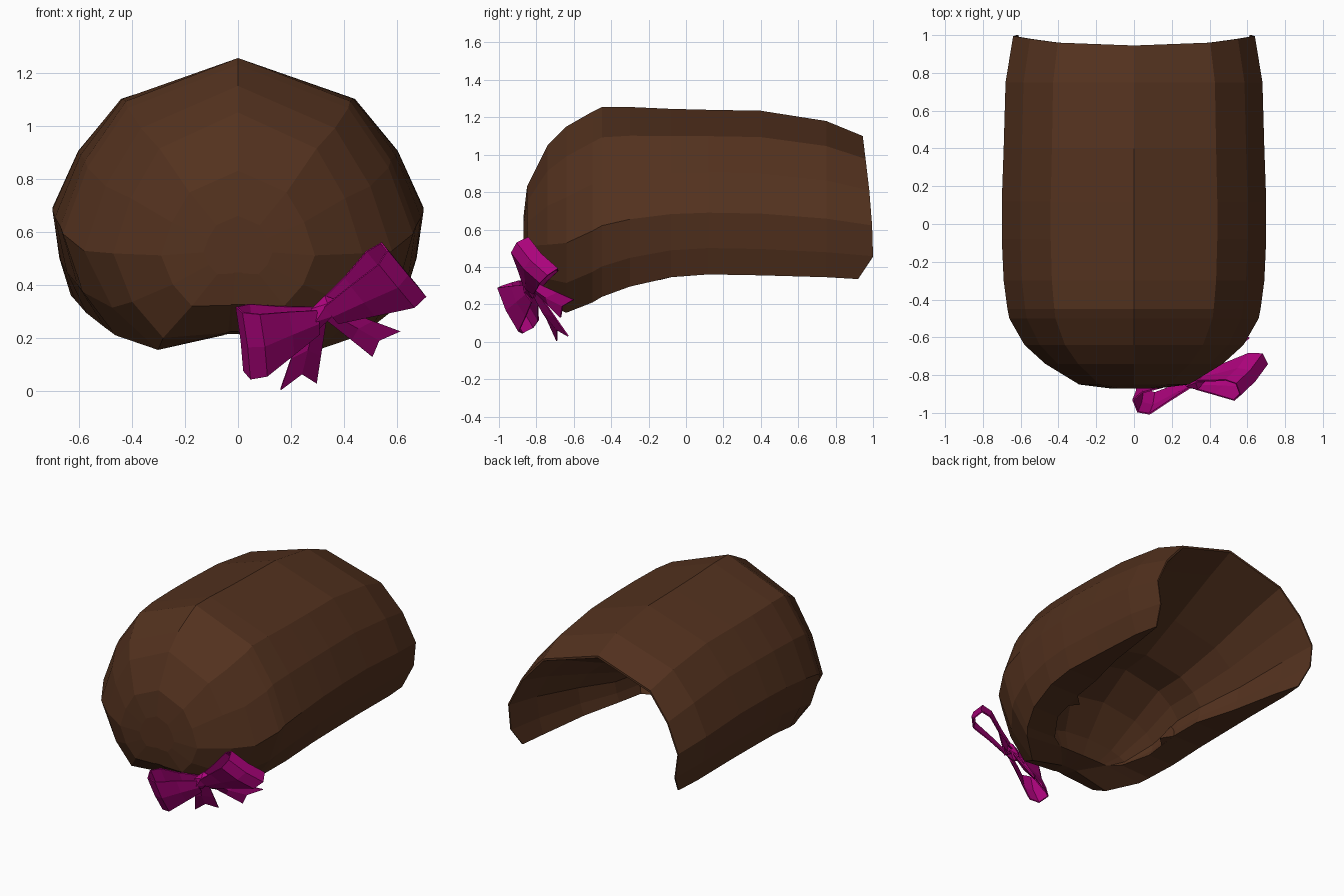
import bpy, bmesh
from mathutils import Vector as V

if "Cube" in bpy.data.objects:
    bpy.data.objects.remove(bpy.data.objects["Cube"])

def material(name, rgb):
    m = bpy.data.materials.new(name)
    m.diffuse_color = (*rgb, 1)
    m.use_nodes = True
    m.node_tree.nodes["Principled BSDF"].inputs["Base Color"].default_value = m.diffuse_color
    return m

BROWN = material("dark brown", (0.086, 0.031, 0.013))
PINK = material("deep magenta", (0.42, 0.001, 0.205))

def make(name, verts, faces, mat, thick=0):
    me = bpy.data.meshes.new(name)
    me.from_pydata([tuple(v) for v in verts], [], faces)
    me.materials.append(mat)
    bm = bmesh.new()
    bm.from_mesh(me)
    bmesh.ops.recalc_face_normals(bm, faces=bm.faces)
    bm.to_mesh(me)
    bm.free()
    ob = bpy.data.objects.new(name, me)
    bpy.context.collection.objects.link(ob)
    if thick:
        mod = ob.modifiers.new("thickness", 'SOLIDIFY')
        mod.thickness = thick
        mod.offset = 0
    return ob

def arch(w, top, bot, b, ys):
    """Arch from left foot over the crown to right foot; b narrows the foot."""
    h = top - bot
    half = [(0, 1), (.63, .84), (.86, .62), (1, .375), (.62 + .38 * b, .16), (b, 0)]
    right = [V((u * w, y, bot + v * h)) for (u, v), y in zip(half, ys)]
    left = [V((-p.x, p.y, p.z)) for p in right[:0:-1]]
    return left + right

# hair shell: y, width, crown, foot, foot factor, inner width, inner crown, inner foot
rings = [
    (-.87, .13, .66, .44, .60, .02, .447, .443),
    (-.85, .29, .83, .32, .60, .03, .327, .323),
    (-.74, .47, 1.05, .20, .60, .04, .225, .220),
    (-.64, .58, 1.15, .155, .52, .06, .215, .210),
    (-.50, .66, 1.23, .21, .70, .20, .24, .235),
    (-.45, .67, 1.255, .24, .75, .30, .34, .25),
    (-.30, .69, 1.255, .295, .83, .41, .54, .295),
    (-.08, .70, 1.245, .345, .88, .43, .68, .345),
    (.12, .70, 1.24, .36, .90, .45, .70, .36),
    (.40, .69, 1.235, .355, .90, .53, .83, .355),
    (.75, .68, 1.18, .345, .90, .595, 1.00, .345),
    (.95, .64, 1.10, .335, .92, .632, 1.085, .335),
]
back_edge = [.945, .96, .98, .995, 1.0, .92]
verts, faces = [], []
for i, (y, w, top, bot, b, iw, it, ib) in enumerate(rings):
    ys = back_edge if i == len(rings) - 1 else [y] * 6
    verts += arch(w, top, bot, b, ys)
    verts += arch(iw, it, ib, .92, ys)[::-1]
n = 22
for r in range(len(rings) - 1):
    for k in range(n):
        a, c = r * n + k, r * n + (k + 1) % n
        faces.append((a, c, c + n, a + n))
faces.append(tuple(range(n)))
# thin rim around the back opening
last = (len(rings) - 1) * n
for k in range(10):
    faces.append((last + k, last + k + 1, last + 20 - k, last + 21 - k))
make("hair_shell", verts, faces, BROWN)

# small tufts inside the lower opening
for s, side in ((1, "right"), (-1, "left")):
    tv = [(s * .42, -.22, .32), (s * .42, -.06, .35), (s * .42, -.14, .45), (s * .33, -.14, .33)]
    make(side + "_tuft", tv, [(0, 1, 2), (0, 1, 3), (1, 2, 3), (2, 0, 3)], BROWN)

# bow loops: folded ribbon, (distance out, depth, half width)
path = [(0, .03, .05), (.40, .05, .09), (.82, .075, .13), (1.0, .04, .14),
        (1.0, -.03, .135), (.8, -.05, .12), (.4, -.03, .08), (0, -.02, .045)]

def bow_loop(name, centre, tip, across):
    c, out, wd = V(centre), V(tip) - V(centre), V(across).normalized()
    depth = out.cross(wd).normalized()
    if depth.y > 0:
        depth = -depth
    vs = []
    for s, d, hw in path:
        p = c + out * s + depth * d
        vs += [p + wd * hw, p + depth * .012, p - wd * hw]
    fs = [(3 * i + j, 3 * i + j + 1, 3 * i + j + 4, 3 * i + j + 3)
          for i in range(len(path) - 1) for j in (0, 1)]
    make(name, vs, fs, PINK, .008)

bow_loop("bow_left_loop", (.29, -.82, .27), (.02, -.90, .185), (-.03, -.12, .25))
bow_loop("bow_right_loop", (.34, -.82, .30), (.62, -.79, .46), (-.14, -.16, .17))

# bow knot: faceted ball
bm = bmesh.new()
bmesh.ops.create_icosphere(bm, subdivisions=1, radius=1)
for v in bm.verts:
    x, y, z = v.co
    v.co = V((.315 + .062 * x + .012 * z, -.83 + .05 * y - .01 * z, .295 + .065 * z + .02 * x))
knot = bpy.data.meshes.new("bow_knot")
bm.to_mesh(knot)
bm.free()
knot.materials.append(PINK)
bpy.context.collection.objects.link(bpy.data.objects.new("bow_knot", knot))

# notched ribbon tails
def tail(name, a, b, end_a, notch, end_b):
    a, b, ea, nt, eb = map(V, (a, b, end_a, notch, end_b))
    fold = V((0, -.025, 0))
    vs = [a, (a + b) / 2 + fold, b, a.lerp(ea, .55), (a + b).lerp(nt * 2, .55) / 2 + fold,
          b.lerp(eb, .55), ea, nt, eb]
    fs = [(0, 1, 4, 3), (1, 2, 5, 4), (3, 4, 7, 6), (4, 5, 8, 7)]
    make(name, vs, fs, PINK, .008)

tail("bow_left_tail", (.25, -.81, .27), (.33, -.79, .26),
     (.16, -.69, .005), (.24, -.69, .065), (.295, -.63, .03))
tail("bow_right_tail", (.33, -.81, .27), (.38, -.79, .31),
     (.505, -.67, .13), (.53, -.66, .19), (.61, -.60, .225))
